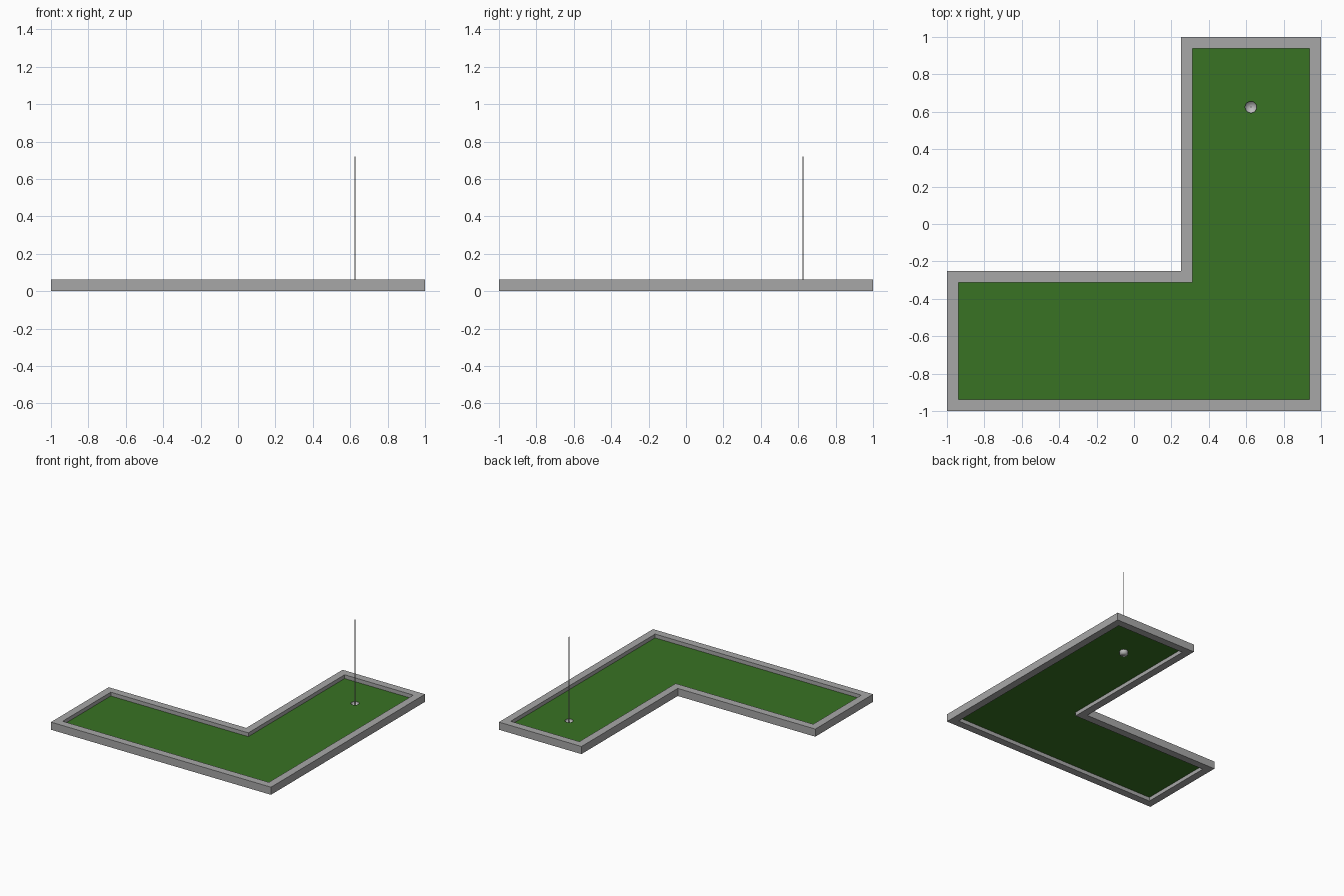
import bpy, bmesh, math

if "Cube" in bpy.data.objects:
    bpy.data.objects.remove(bpy.data.objects["Cube"])

W = 0.0625            # border width and height
GREEN_Z = W / 2       # level of the putting surface
HOLE = (0.625, 0.625)
R = 0.031             # hole radius
SIDES = 24


def material(name, rgb):
    m = bpy.data.materials.new(name)
    m.diffuse_color = (*rgb, 1)
    m.use_nodes = True
    m.node_tree.nodes["Principled BSDF"].inputs["Base Color"].default_value = m.diffuse_color
    return m


stone = material("stone grey", (0.39, 0.39, 0.39))
grass = material("grass green", (0.04, 0.17, 0.017))
metal = material("metal grey", (0.5, 0.5, 0.5))


def finish(bm, name, mat):
    me = bpy.data.meshes.new(name)
    bm.to_mesh(me)
    bm.free()
    me.materials.append(mat)
    ob = bpy.data.objects.new(name, me)
    bpy.context.collection.objects.link(ob)
    return ob


def l_outline(inset):
    a, b, c = 1 - inset, 0.25 + inset, -0.25 - inset
    return [(-a, -a), (a, -a), (a, a), (b, a), (b, c), (-a, c)]


def ring(bm, r, z):
    return [bm.verts.new((HOLE[0] + r * math.cos(2 * math.pi * i / SIDES),
                          HOLE[1] + r * math.sin(2 * math.pi * i / SIDES), z))
            for i in range(SIDES)]


def bridge(bm, lo, hi):
    n = len(lo)
    for i in range(n):
        j = (i + 1) % n
        bm.faces.new((lo[i], lo[j], hi[j], hi[i]))


# Border: four mitred L loops joined into a closed frame
bm = bmesh.new()
loops = [[bm.verts.new((x, y, z)) for x, y in l_outline(d)]
         for d, z in ((0, 0), (0, W), (W, W), (W, 0))]
for k in range(4):
    bridge(bm, loops[k], loops[(k + 1) % 4])
bmesh.ops.recalc_face_normals(bm, faces=bm.faces)
finish(bm, "border", stone)

# Putting surface: L sheet with a round opening
bm = bmesh.new()
outer = [bm.verts.new((x, y, GREEN_Z)) for x, y in l_outline(W)]
edges = []
for loop in (outer, ring(bm, R, GREEN_Z)):
    edges += [bm.edges.new((v, loop[(i + 1) % len(loop)])) for i, v in enumerate(loop)]
bmesh.ops.triangle_fill(bm, edges=edges, use_beauty=True, normal=(0, 0, 1))
bmesh.ops.dissolve_limit(bm, angle_limit=0.01, verts=bm.verts, edges=bm.edges)
for f in bm.faces:
    if f.normal.z < 0:
        f.normal_flip()
finish(bm, "putting_surface", grass)

# Cup: open-topped, smooth, facing inward
bm = bmesh.new()
top, low = ring(bm, R, GREEN_Z), ring(bm, R, 0.001)
bridge(bm, top, low)
bm.faces.new(low)
for f in bm.faces:
    f.smooth = True
finish(bm, "cup", metal)

# Flag pole standing in the cup
bm = bmesh.new()
base, tip = ring(bm, 0.003, 0.001), ring(bm, 0.003, 0.72)
bridge(bm, base, tip)
bm.faces.new(tip)
bm.faces.new(base[::-1])
finish(bm, "pole", metal)
